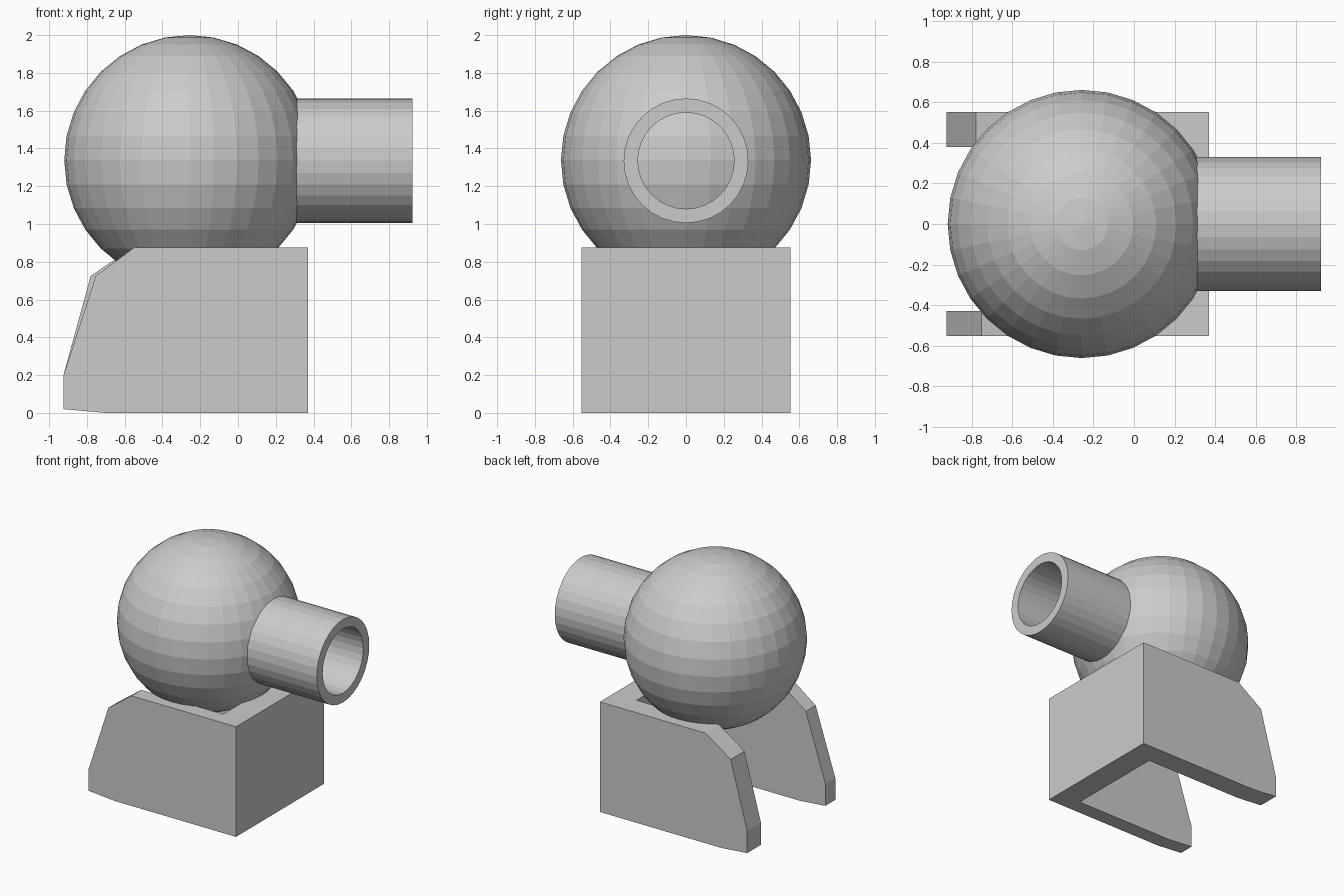
import bpy, bmesh
from math import pi, sin, cos

if "Cube" in bpy.data.objects:
    bpy.data.objects.remove(bpy.data.objects["Cube"])


def make_object(name, bm):
    bmesh.ops.remove_doubles(bm, verts=bm.verts, dist=1e-5)
    bmesh.ops.recalc_face_normals(bm, faces=bm.faces)
    mesh = bpy.data.meshes.new(name)
    bm.to_mesh(mesh)
    bm.free()
    obj = bpy.data.objects.new(name, mesh)
    bpy.context.collection.objects.link(obj)
    return obj


def add_prism(bm, profile, y0, y1):
    """Extrude an x-z profile from y0 to y1."""
    face = bm.faces.new([bm.verts.new((x, y0, z)) for x, z in profile])
    ext = bmesh.ops.extrude_face_region(bm, geom=[face], use_keep_orig=True)
    verts = [g for g in ext["geom"] if isinstance(g, bmesh.types.BMVert)]
    bmesh.ops.translate(bm, verts=verts, vec=(0, y1 - y0, 0))


# Ball
bm = bmesh.new()
bmesh.ops.create_uvsphere(bm, u_segments=32, v_segments=16, radius=0.662)
ball = make_object("ball", bm)
ball.location = (-0.258, 0, 1.338)

# Barrel: hollow tube with a flat floor in the bore
SIDES = 32
bm = bmesh.new()
rings = []
for x, r in ((0.0, 0.33), (0.923, 0.33), (0.923, 0.255), (0.05, 0.255)):
    rings.append([bm.verts.new((x, r * cos(2 * pi * i / SIDES), r * sin(2 * pi * i / SIDES)))
                  for i in range(SIDES)])
for a, b in zip(rings, rings[1:]):
    for i in range(SIDES):
        j = (i + 1) % SIDES
        bm.faces.new((a[i], a[j], b[j], b[i]))
bm.faces.new(rings[0])
bm.faces.new(rings[-1])
barrel = make_object("barrel", bm)
barrel.location.z = 1.335

# Base: end block and two side cheeks with sloping ends
INNER, OUTER, TOP, HALF = 0.17, 0.37, 0.875, 0.553


def cheek(name, y0, y1, shoulder, crest):
    bm = bmesh.new()
    add_prism(bm, [(OUTER, 0), (OUTER, TOP), (crest, TOP), (shoulder, 0.725),
                   (-0.925, 0.195), (-0.925, 0.02), (-0.70, 0)], y0, y1)
    return make_object(name, bm)


cheek("front_cheek", -HALF, -0.43, -0.753, -0.55)
cheek("back_cheek", 0.38, HALF, -0.78, -0.56)

bm = bmesh.new()
add_prism(bm, [(INNER, 0), (OUTER, 0), (OUTER, TOP), (INNER, TOP)], -0.43, 0.38)
make_object("end_block", bm)
